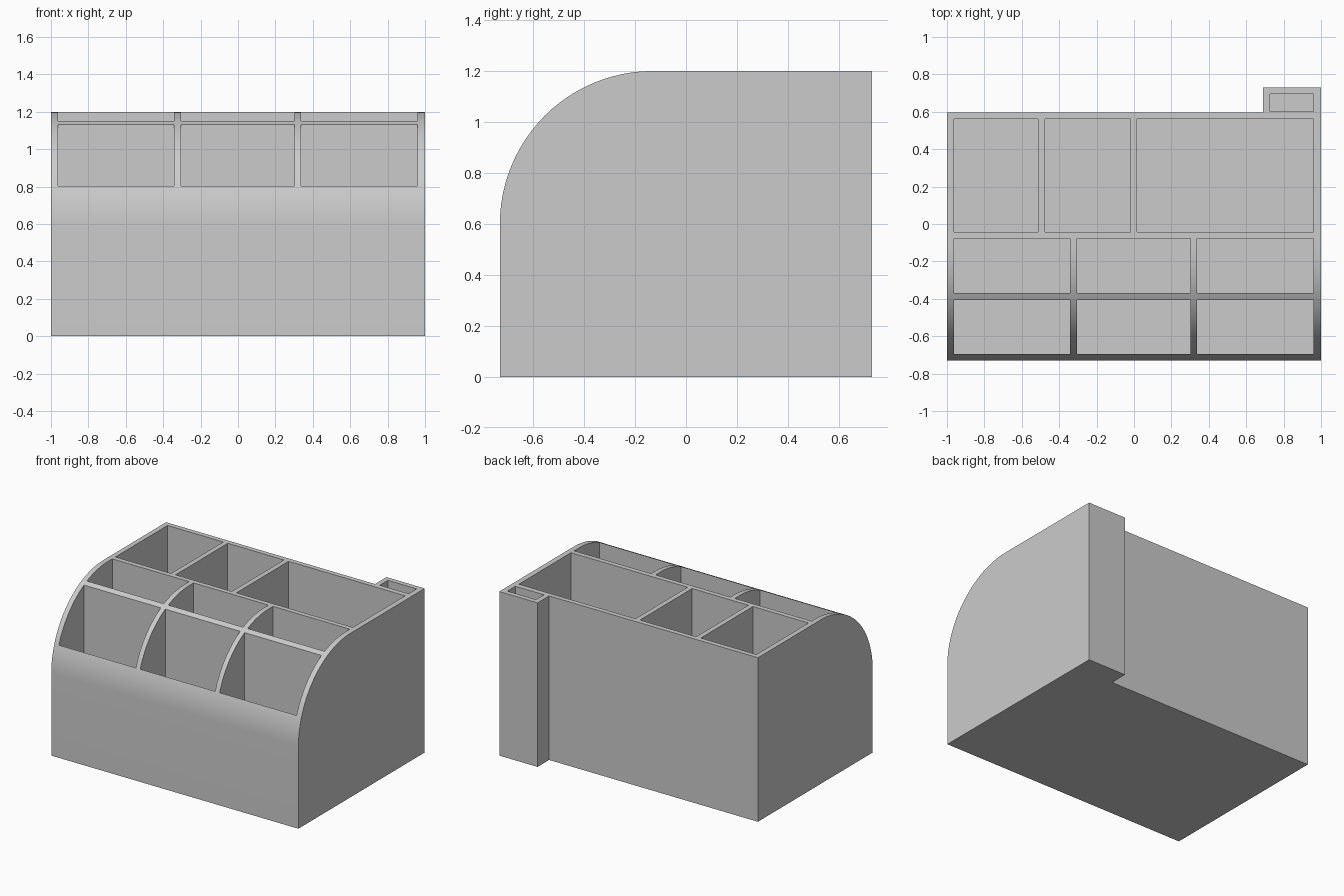
import bpy, bmesh, math
from mathutils import Matrix, Vector

if "Cube" in bpy.data.objects:
    bpy.data.objects.remove(bpy.data.objects["Cube"])

HEIGHT, FLOOR = 1.2, 0.036
FRONT, BACK, STEP = -0.73, 0.73, 0.597
RADIUS = 0.6


def add_box(bm, x0, x1, y0, y1, z0, z1):
    size = Vector((x1 - x0, y1 - y0, z1 - z0))
    mid = Vector(((x0 + x1) / 2, (y0 + y1) / 2, (z0 + z1) / 2))
    bmesh.ops.create_cube(bm, size=1, matrix=Matrix.Translation(mid) @ Matrix.Diagonal(size.to_4d()))


def finish(bm, name):
    bmesh.ops.recalc_face_normals(bm, faces=bm.faces)
    mesh = bpy.data.meshes.new(name)
    bm.to_mesh(mesh)
    bm.free()
    obj = bpy.data.objects.new(name, mesh)
    bpy.context.collection.objects.link(obj)
    return obj


# Solid body: side profile with rounded front shoulder, extruded along x
profile = [(BACK, 0), (BACK, HEIGHT)]
for i in range(25):
    a = math.pi / 2 * (1 + i / 24)
    profile.append((FRONT + RADIUS + RADIUS * math.cos(a),
                    HEIGHT - RADIUS + RADIUS * math.sin(a)))
profile.append((FRONT, 0))
bm = bmesh.new()
face = bm.faces.new([bm.verts.new((-1, y, z)) for y, z in profile])
ext = bmesh.ops.extrude_face_region(bm, geom=[face])
bmesh.ops.translate(bm, vec=(2, 0, 0), verts=[v for v in ext["geom"] if isinstance(v, bmesh.types.BMVert)])
body = finish(bm, "desk_organizer")

# Cutter: open compartments and the recessed back beside the narrow slot
bm = bmesh.new()
back_row = [(-0.963, -0.512), (-0.476, -0.02), (0.016, 0.96)]
front_cols = [(-0.963, -0.341), (-0.305, 0.301), (0.337, 0.96)]
for cols, y0, y1 in ((back_row, -0.042, 0.561),
                     (front_cols, -0.37, -0.078),
                     (front_cols, -0.694, -0.405)):
    for x0, x1 in cols:
        add_box(bm, x0, x1, y0, y1, FLOOR, 1.5)
add_box(bm, 0.727, 0.96, 0.601, 0.694, FLOOR, 1.5)
add_box(bm, -1.2, 0.69, STEP, 1.0, -0.2, 1.5)
cutter = finish(bm, "compartment_cutter")
cutter.hide_render = True

# Carve and shade
mod = body.modifiers.new("compartments", 'BOOLEAN')
mod.operation, mod.solver, mod.object = 'DIFFERENCE', 'EXACT', cutter
bpy.context.view_layer.objects.active = body
body.select_set(True)
bpy.ops.object.modifier_apply(modifier=mod.name)
bpy.data.objects.remove(cutter)
bpy.ops.object.shade_smooth_by_angle(angle=math.radians(20))
